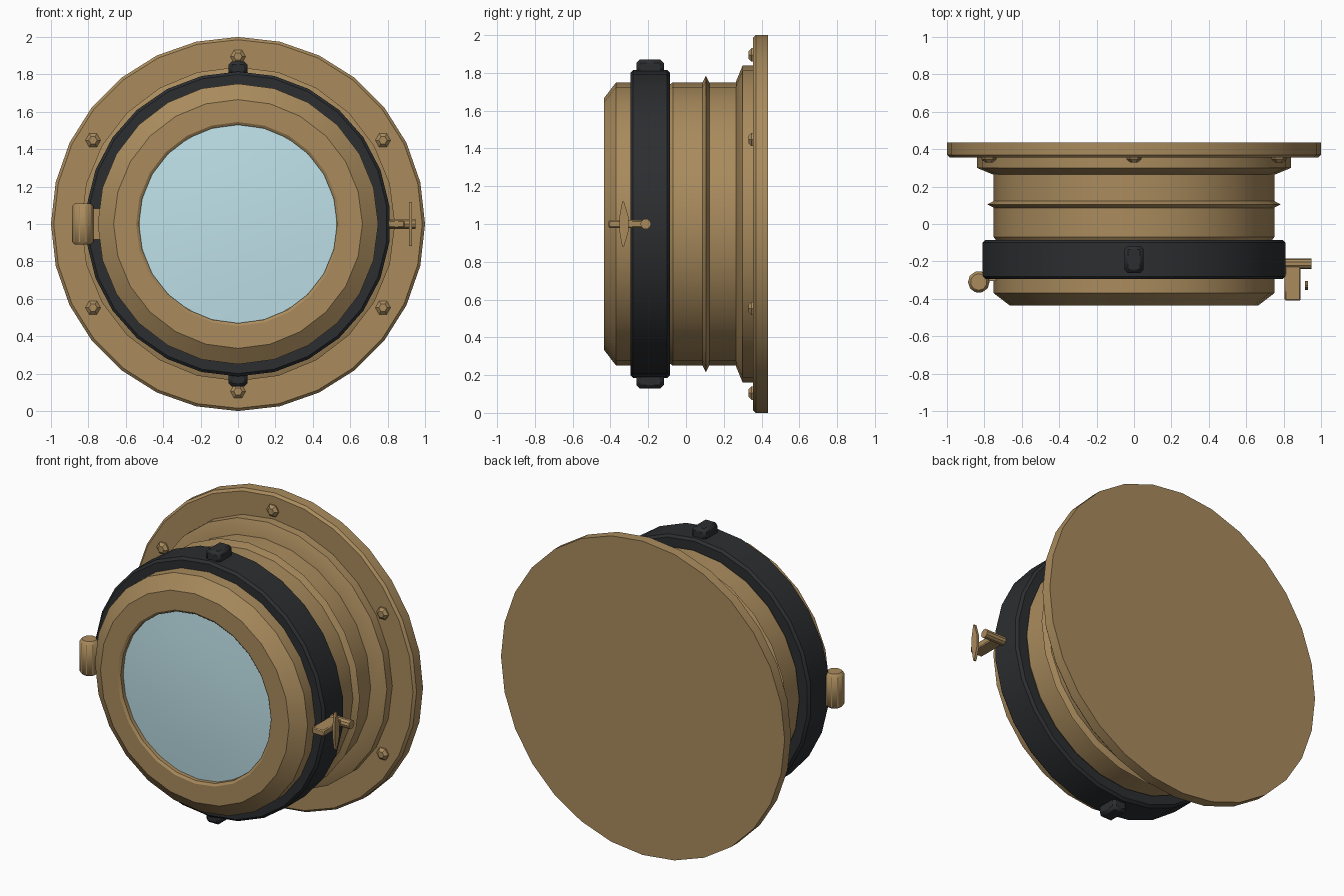
import bpy, bmesh, math
from mathutils import Matrix, Vector

cube = bpy.data.objects.get("Cube")
if cube:
    bpy.data.objects.remove(cube)

AXIS = Vector((0, 0, 1))  # centre of the porthole


def material(name, rgb):
    m = bpy.data.materials.new(name)
    m.use_nodes = True
    m.diffuse_color = (*rgb, 1)
    shader = next(n for n in m.node_tree.nodes if n.type == 'BSDF_PRINCIPLED')
    shader.inputs["Base Color"].default_value = (*rgb, 1)
    return m


brass = material("brass", (0.40, 0.26, 0.11))
rubber = material("dark_band", (0.025, 0.027, 0.03))
glass = material("glass", (0.52, 0.76, 0.82))


def finish(name, bm, mat, bevel=0):
    bmesh.ops.recalc_face_normals(bm, faces=bm.faces)
    mesh = bpy.data.meshes.new(name)
    bm.to_mesh(mesh)
    bm.free()
    mesh.materials.append(mat)
    ob = bpy.data.objects.new(name, mesh)
    bpy.context.collection.objects.link(ob)
    if bevel:
        mod = ob.modifiers.new("Bevel", 'BEVEL')
        mod.width, mod.segments = bevel, 1
    bpy.ops.object.select_all(action='DESELECT')
    ob.select_set(True)
    bpy.context.view_layer.objects.active = ob
    bpy.ops.object.shade_smooth_by_angle(angle=math.radians(30))
    return ob


def lathe(name, profile, sides, mat, centre=AXIS, ring=False, phase=0):
    """Turn (radius, y) points around the y direction."""
    bm = bmesh.new()
    rows = []
    for r, y in profile:
        angles = [phase + math.tau * i / sides for i in range(sides)]
        rows.append([bm.verts.new(centre + Vector((r * math.sin(a), y, r * math.cos(a))))
                     for a in angles])
    pairs = list(zip(rows, rows[1:]))
    if ring:
        pairs.append((rows[-1], rows[0]))
    for a, b in pairs:
        for i in range(sides):
            j = (i + 1) % sides
            bm.faces.new((a[i], a[j], b[j], b[i]))
    if not ring:
        for row, (r, y) in zip((rows[0], rows[-1]), (profile[0], profile[-1])):
            if r > 0:
                bm.faces.new(row)
    bmesh.ops.remove_doubles(bm, verts=bm.verts, dist=1e-5)
    return finish(name, bm, mat)


def box(name, centre, size, mat, bevel=0):
    bm = bmesh.new()
    bmesh.ops.create_cube(bm, size=1, matrix=Matrix.Translation(centre) @ Matrix.Diagonal((*size, 1)))
    return finish(name, bm, mat, bevel)


def rod(name, centre, radius, length, axis, sides, mat, bevel=0):
    bm = bmesh.new()
    turn = Matrix.Rotation(math.pi / 2, 4, 'Y') if axis == 'X' else Matrix.Identity(4)
    bmesh.ops.create_cone(bm, cap_ends=True, segments=sides, radius1=radius, radius2=radius,
                          depth=length, matrix=Matrix.Translation(centre) @ turn)
    return finish(name, bm, mat, bevel)


# Wall flange, stepped collar and barrel
lathe("wall_flange", [(1, 0.435), (1, 0.37), (0.985, 0.355)], 28, brass)
lathe("collar", [(0.84, 0.37), (0.84, 0.30), (0.755, 0.265)], 24, brass)
lathe("barrel", [(0.75, 0.36), (0.75, -0.07), (0.735, -0.09), (0.735, -0.28)], 24, brass)
lathe("barrel_ridge", [(0.74, 0.13), (0.755, 0.12), (0.785, 0.105), (0.755, 0.09), (0.74, 0.08)],
      24, brass, ring=True)

# Dark clamping band with a lug at top and bottom
lathe("clamp_band", [(0.73, -0.085), (0.80, -0.085), (0.815, -0.10), (0.815, -0.28),
                     (0.80, -0.295), (0.73, -0.295)], 26, rubber, ring=True)
for label, side in (("top", 1), ("bottom", -1)):
    box(label + "_lug", (0, -0.19, 1 + side * 0.83), (0.1, 0.145, 0.08), rubber, 0.018)

# Hinged front rim and domed pane
lathe("front_rim", [(0.53, -0.28), (0.735, -0.28), (0.75, -0.295), (0.75, -0.37),
                    (0.665, -0.435), (0.545, -0.435), (0.53, -0.425)], 24, brass, ring=True)
lathe("pane", [(0.535, -0.30), (0.535, -0.40), (0.36, -0.414), (0.18, -0.422), (0, -0.425)],
      18, glass)

# Six hexagonal flange bolts
for k in range(6):
    a = math.tau * k / 6
    spot = AXIS + Vector((0.895 * math.sin(a), 0, 0.895 * math.cos(a)))
    lathe(f"flange_bolt_{k + 1}", [(0.041, 0.36), (0.041, 0.347), (0.022, 0.33)],
          6, brass, spot, phase=math.pi / 6)

# Hinge on the right side
rod("hinge_barrel", (-0.83, -0.31, 1), 0.06, 0.22, 'Z', 10, brass, 0.015)
box("hinge_leaf", (-0.7, -0.295, 1), (0.16, 0.02, 0.165), brass)

# Swing bolt latch on the left side
rod("latch_pivot", (0.875, -0.213, 1), 0.028, 0.15, 'X', 10, brass)
box("latch_arm", (0.848, -0.315, 1), (0.085, 0.19, 0.04), brass, 0.006)

# Wing handle, a thin tapered plate
half = [(-0.352, 0.04), (-0.338, 0.118), (-0.328, 0.118), (-0.305, 0.04)]
outline = half + [(y, -z) for y, z in reversed(half)]
bm = bmesh.new()
plate = bm.faces.new([bm.verts.new((0.913, y, 1 + z)) for y, z in outline])
grown = bmesh.ops.extrude_face_region(bm, geom=[plate])["geom"]
bmesh.ops.translate(bm, vec=(0.016, 0, 0),
                    verts=[g for g in grown if isinstance(g, bmesh.types.BMVert)])
finish("wing_handle", bm, brass)
